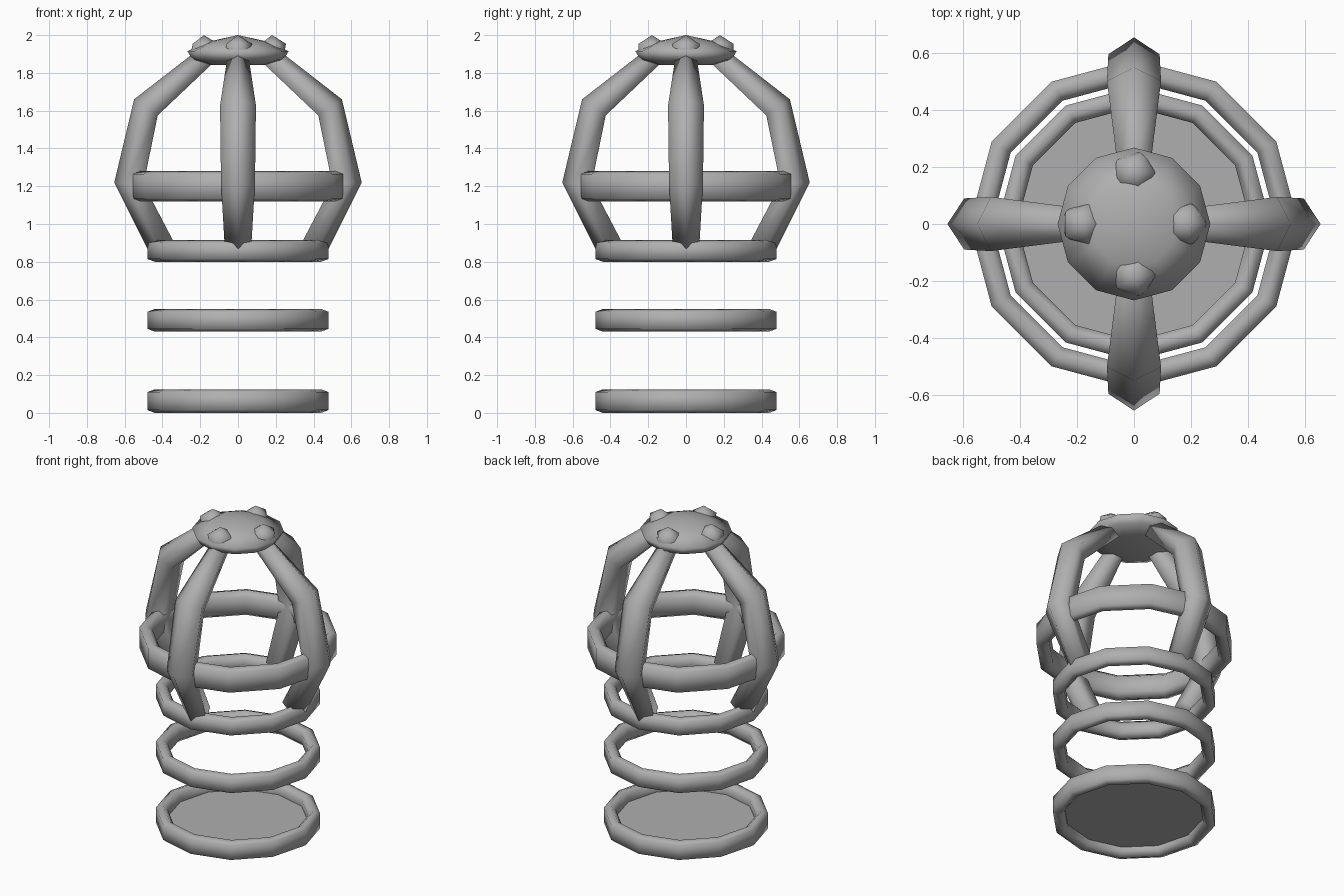
import bpy, bmesh
from math import sin, cos, pi, radians
from mathutils import Matrix

if "Cube" in bpy.data.objects:
    bpy.data.objects.remove(bpy.data.objects["Cube"])

# Darker grey for every part
grey = bpy.data.materials.new("dark_grey")
grey.diffuse_color = (0.43, 0.43, 0.43, 1)
grey.use_nodes = True
grey.node_tree.nodes["Principled BSDF"].inputs["Base Color"].default_value = grey.diffuse_color


def finish(name, bm, smooth=180):
    bmesh.ops.recalc_face_normals(bm, faces=bm.faces)
    me = bpy.data.meshes.new(name)
    bm.to_mesh(me)
    bm.free()
    me.materials.append(grey)
    ob = bpy.data.objects.new(name, me)
    bpy.context.collection.objects.link(ob)
    bpy.ops.object.select_all(action='DESELECT')
    ob.select_set(True)
    bpy.context.view_layer.objects.active = ob
    bpy.ops.object.shade_smooth_by_angle(angle=radians(smooth))
    return ob


def bridge(bm, a, b):
    n = len(a)
    for i in range(n):
        j = (i + 1) % n
        bm.faces.new((a[i], a[j], b[j], b[i]))


def hoop(name, r_in, r_out, z0, z1, sides=12):
    # rounded flat band with a hexagonal section
    c = 0.015
    mid = (r_in + r_out) / 2 - 0.005
    section = [(r_out, z0 + c), (r_out, z1 - c), (mid, z1),
               (r_in, z1 - 2 * c), (r_in, z0 + 2 * c), (mid, z0)]
    bm = bmesh.new()
    loops = []
    for k in range(sides):
        t = 2 * pi * k / sides
        loops.append([bm.verts.new((r * cos(t), r * sin(t), z)) for r, z in section])
    for k in range(sides):
        bridge(bm, loops[k], loops[(k + 1) % sides])
    return finish(name, bm)


# Stacked hoops
hoop("base_hoop", 0.41, 0.48, 0.0, 0.125)
hoop("lower_hoop", 0.41, 0.48, 0.43, 0.55)
hoop("cage_bottom_hoop", 0.41, 0.48, 0.80, 0.915)
hoop("cage_middle_hoop", 0.50, 0.577, 1.12, 1.28)

# Floor disc inside the base hoop
bm = bmesh.new()
bmesh.ops.create_circle(bm, cap_ends=True, segments=12, radius=0.425,
                        matrix=Matrix.Translation((0, 0, 0.055)))
finish("base_disc", bm)

# Four curved five-sided ribs: outer point, inner point, half width
rib_path = [((0.47, 0.848), (0.345, 0.915), 0.07),
            ((0.655, 1.22), (0.50, 1.21), 0.09),
            ((0.55, 1.66), (0.425, 1.575), 0.095),
            ((0.215, 1.92), (0.14, 1.845), 0.055)]
for q in range(4):
    bm = bmesh.new()
    loops = []
    for o, i, w in rib_path:
        loop = []
        for k in range(5):
            t = 2 * pi * k / 5
            u = (cos(t) + 0.809) / 1.809
            loop.append(bm.verts.new((i[0] + (o[0] - i[0]) * u, w / 0.951 * sin(t),
                                      i[1] + (o[1] - i[1]) * u)))
        loops.append(loop)
    for a, b in zip(loops, loops[1:]):
        bridge(bm, a, b)
    bm.faces.new(loops[0])
    bm.faces.new(loops[-1])
    bm.transform(Matrix.Rotation(q * pi / 2, 4, 'Z'))
    finish(f"cage_rib_{q + 1}", bm)

# Domed cap
bm = bmesh.new()
loops = []
for r, z in [(0.15, 1.967), (0.268, 1.915), (0.24, 1.868), (0.15, 1.842)]:
    loops.append([bm.verts.new((r * cos(pi * k / 6), r * sin(pi * k / 6), z))
                  for k in range(12)])
for a, b in zip(loops, loops[1:]):
    bridge(bm, a, b)
for loop, z in ((loops[0], 2.0), (loops[-1], 1.84)):
    tip = bm.verts.new((0, 0, z))
    for k in range(12):
        bm.faces.new((loop[k], loop[(k + 1) % 12], tip))
finish("cap", bm)

# Knobs on the cap
for q in range(4):
    bm = bmesh.new()
    bmesh.ops.create_icosphere(bm, subdivisions=1, radius=0.083)
    t = q * pi / 2
    bm.transform(Matrix.Translation((0.18 * cos(t), 0.18 * sin(t), 1.917)))
    finish(f"cap_knob_{q + 1}", bm)
